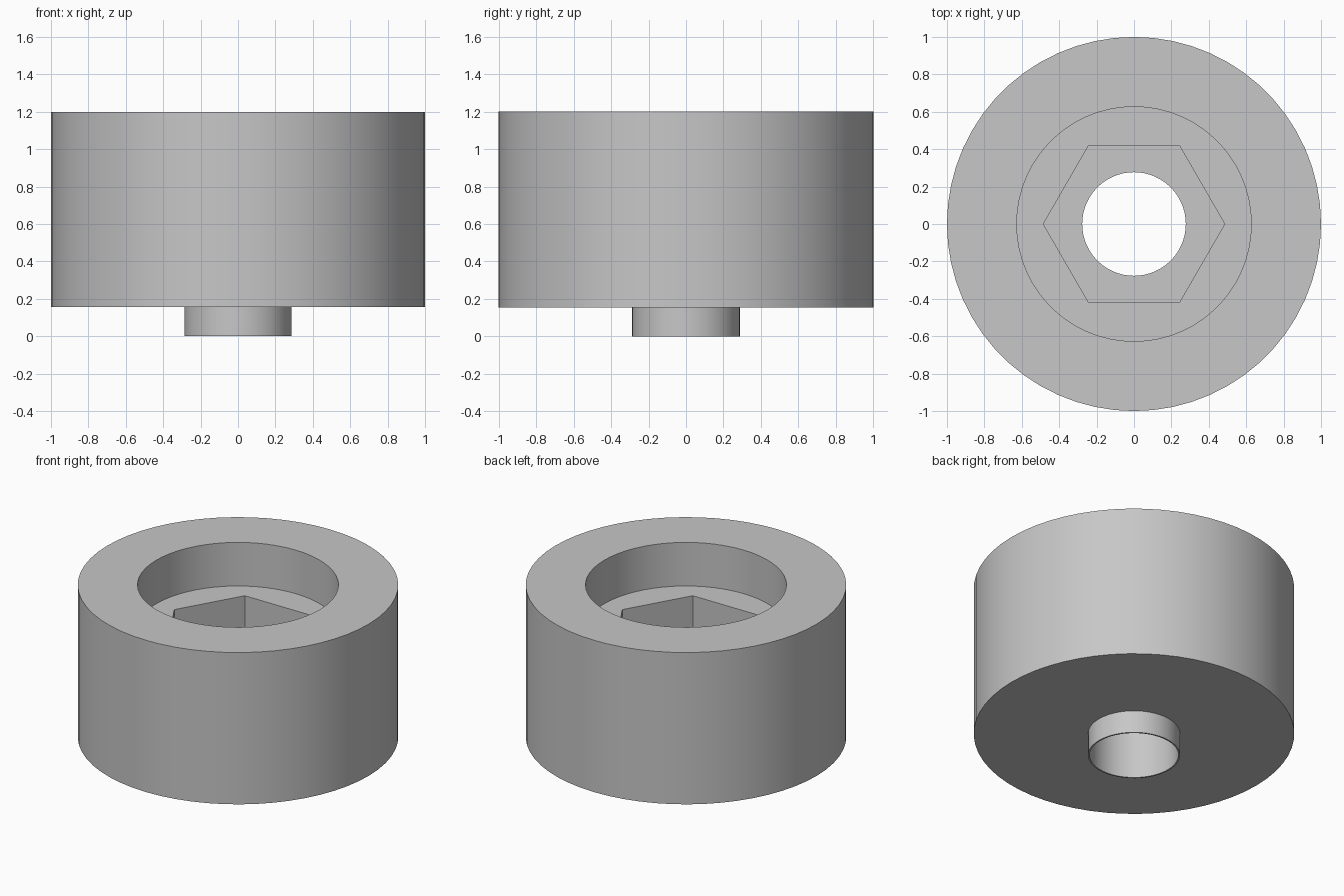
import bpy
import math

SEGMENTS = 60            # multiple of six, so the hexagon corners fall on vertices
HEX_FLAT = 0.42          # half the distance across the flats

cube = bpy.data.objects.get("Cube")
if cube:
    bpy.data.objects.remove(cube, do_unlink=True)

grey = bpy.data.materials.new("plain grey")
grey.use_nodes = True
grey.diffuse_color = (0.57, 0.57, 0.57, 1)
grey.node_tree.nodes["Principled BSDF"].inputs["Base Color"].default_value = grey.diffuse_color


def circle(radius):
    return lambda angle: radius


def hexagon(angle):
    # Corners point along +x and -x
    offset = angle % (math.pi / 3) - math.pi / 6
    return HEX_FLAT / math.cos(offset)


def revolve(name, profile):
    """Join rings of (radius function, height) into a closed loop of faces."""
    verts, faces = [], []
    for radius, z in profile:
        for i in range(SEGMENTS):
            a = math.tau * i / SEGMENTS
            verts.append((radius(a) * math.cos(a), radius(a) * math.sin(a), z))
    for r in range(len(profile)):
        low = r * SEGMENTS
        high = (r + 1) % len(profile) * SEGMENTS
        for i in range(SEGMENTS):
            j = (i + 1) % SEGMENTS
            faces.append((low + i, low + j, high + j, high + i))
    mesh = bpy.data.meshes.new(name)
    mesh.from_pydata(verts, [], faces)
    mesh.materials.append(grey)
    obj = bpy.data.objects.new(name, mesh)
    bpy.context.collection.objects.link(obj)
    return obj


bore, collar = circle(0.277), circle(0.287)
outer, recess = circle(1.0), circle(0.627)

# Round body with a bottom collar, a round recess, a hexagonal pocket and a through bore
body = revolve("round_body", [
    (bore, 0), (collar, 0), (collar, 0.155),
    (outer, 0.155), (outer, 1.2),
    (recess, 1.2), (recess, 0.9),
    (hexagon, 0.9), (hexagon, 0.47),
    (bore, 0.47),
])

# Smooth round walls with crisp edges
bpy.ops.object.select_all(action="DESELECT")
body.select_set(True)
bpy.context.view_layer.objects.active = body
bpy.ops.object.shade_smooth_by_angle(angle=math.radians(30))
